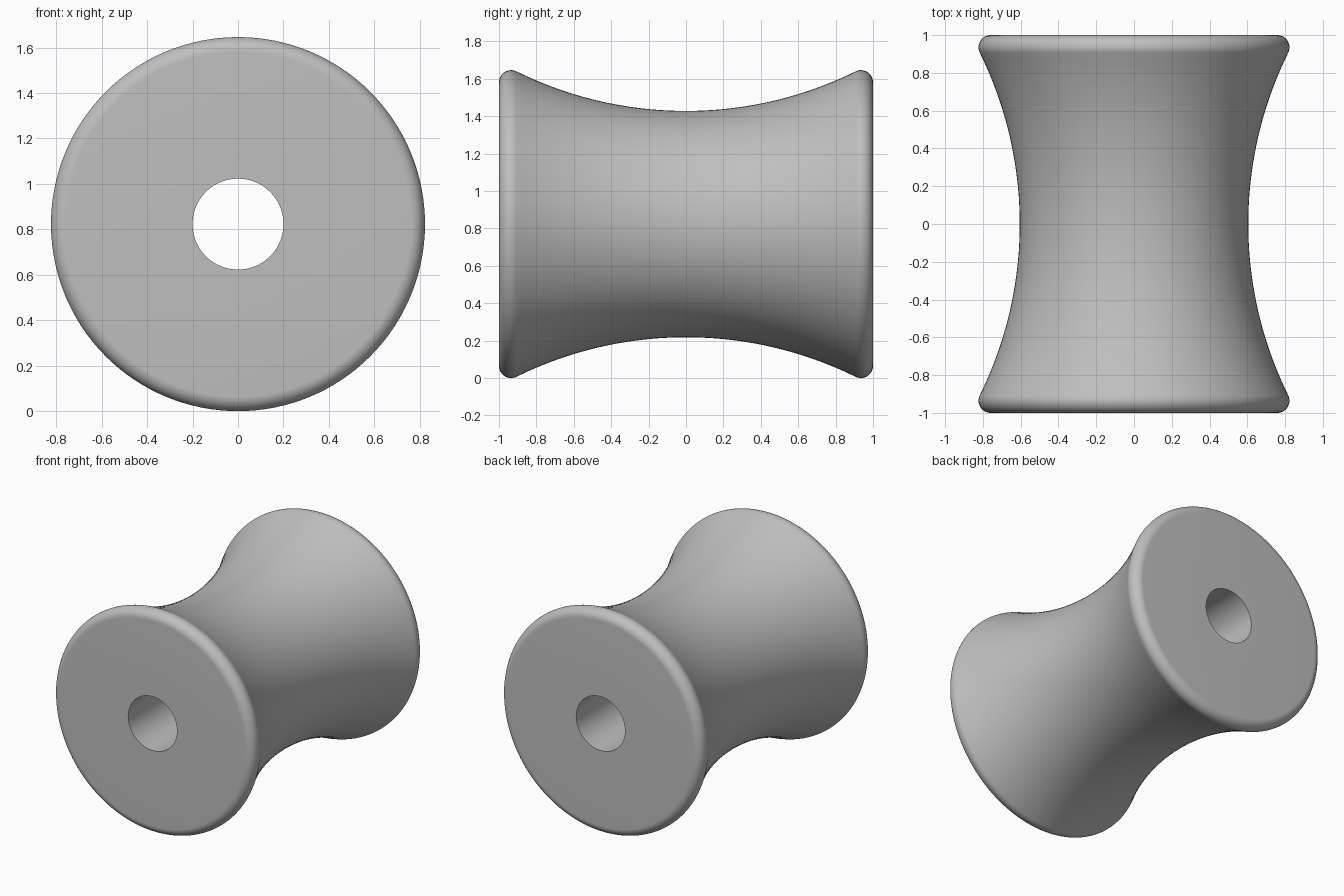
import bpy, bmesh, math
from mathutils import Matrix, Vector

cube = bpy.data.objects.get("Cube")
if cube:
    bpy.data.objects.remove(cube, do_unlink=True)

HALF = 1.0        # half length along y
RIM = 0.823       # outer radius
WAIST = 0.605     # radius at the middle
HOLE = 0.2        # bore radius
FILLET = 0.065    # rounding of the rims
STEPS = 128

grey = bpy.data.materials.new("plain grey")
grey.use_nodes = True
colour = (0.52, 0.52, 0.52, 1)
grey.diffuse_color = colour
grey.node_tree.nodes["Principled BSDF"].inputs["Base Color"].default_value = colour

# Concave arc that meets the rim fillets tangentially
fy, fr = HALF - FILLET, RIM - FILLET
drop = fr - WAIST
arc = (fy**2 + drop**2 - FILLET**2) / (2 * (FILLET + drop))
tilt = math.asin(fy / (arc + FILLET))

# Half profile as (y, radius), from the waist to the bore
half = [(arc * math.sin(tilt * i / 20), WAIST + arc - arc * math.cos(tilt * i / 20))
        for i in range(21)]
for i in range(1, 17):
    a = math.pi / 2 + tilt - (math.pi / 2 + tilt) * i / 16
    half.append((fy + FILLET * math.cos(a), fr + FILLET * math.sin(a)))
half.append((HALF, HOLE))
profile = [(-y, r) for y, r in reversed(half[1:])] + half

# Revolve the closed profile around the y axis
bm = bmesh.new()
verts = [bm.verts.new((0, y, r)) for y, r in profile]
edges = [bm.edges.new((v, verts[(i + 1) % len(verts)])) for i, v in enumerate(verts)]
bmesh.ops.spin(bm, geom=verts + edges, cent=(0, 0, 0), axis=(0, 1, 0),
               angle=math.tau, steps=STEPS, use_merge=True)
bmesh.ops.remove_doubles(bm, verts=bm.verts[:], dist=1e-5)
bmesh.ops.recalc_face_normals(bm, faces=bm.faces[:])
bmesh.ops.transform(bm, matrix=Matrix.Translation(Vector((0, 0, RIM))), verts=bm.verts[:])

mesh = bpy.data.meshes.new("spool_roller")
bm.to_mesh(mesh)
bm.free()
mesh.materials.append(grey)
roller = bpy.data.objects.new("spool_roller", mesh)
bpy.context.collection.objects.link(roller)

# Smooth curves, sharp bore edges
bpy.ops.object.select_all(action='DESELECT')
roller.select_set(True)
bpy.context.view_layer.objects.active = roller
bpy.ops.object.shade_smooth_by_angle(angle=math.radians(30))
